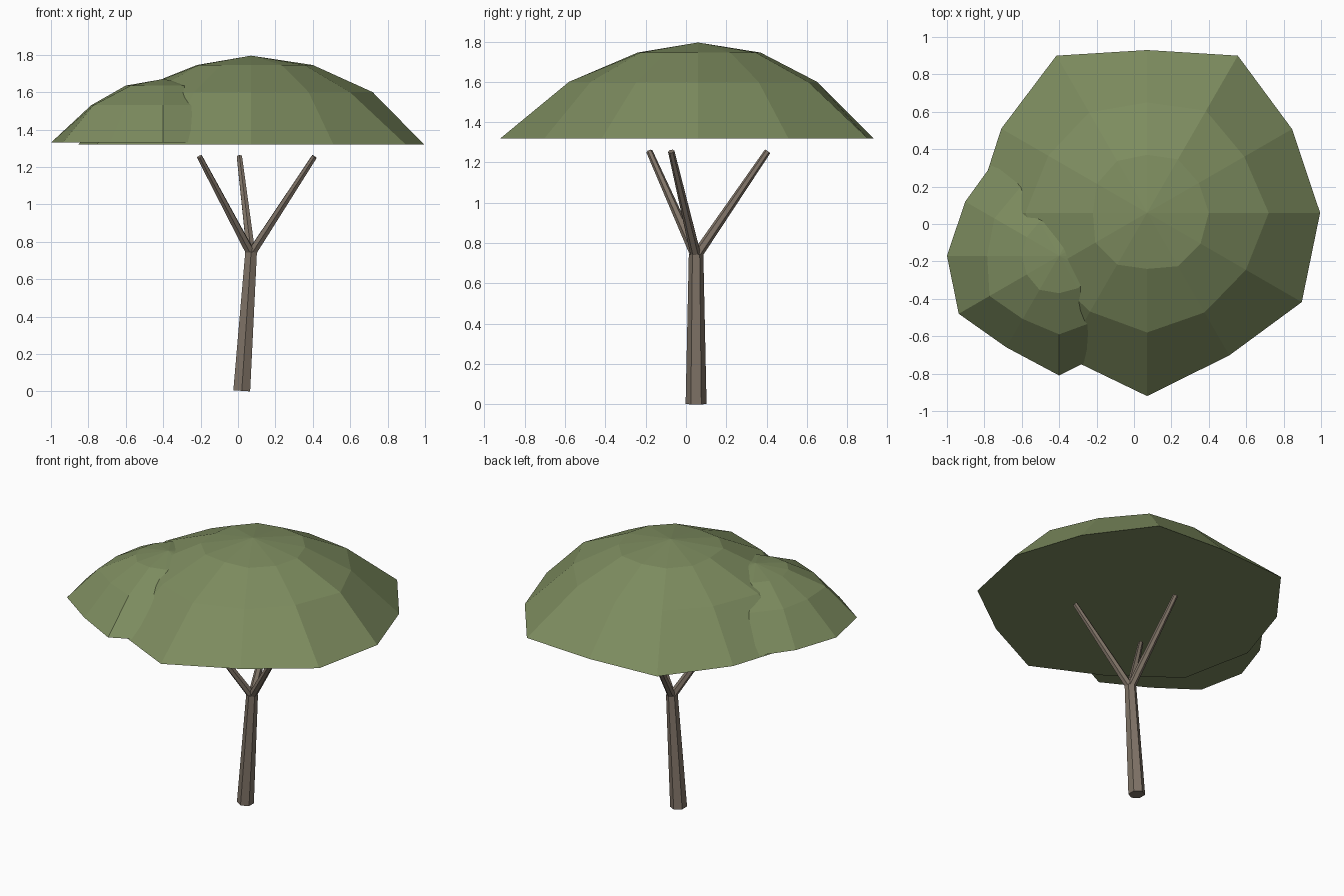
import bpy, bmesh, math
from mathutils import Vector

if "Cube" in bpy.data.objects:
    bpy.data.objects.remove(bpy.data.objects["Cube"])


def material(name, rgb):
    m = bpy.data.materials.new(name)
    m.diffuse_color = (*rgb, 1)
    m.use_nodes = True
    m.node_tree.nodes["Principled BSDF"].inputs["Base Color"].default_value = m.diffuse_color
    return m


GREEN = material("leaf green", (0.205, 0.262, 0.114))
BROWN = material("bark brown", (0.215, 0.173, 0.135))


def finish(bm, name, mat):
    bmesh.ops.recalc_face_normals(bm, faces=bm.faces)
    mesh = bpy.data.meshes.new(name)
    bm.to_mesh(mesh)
    bm.free()
    mesh.materials.append(mat)
    ob = bpy.data.objects.new(name, mesh)
    bpy.context.collection.objects.link(ob)
    return ob


def limb(name, start, end, r1, r2, sides=6):
    """Tapered straight limb between two points."""
    start, end = Vector(start), Vector(end)
    axis = end - start
    bm = bmesh.new()
    bmesh.ops.create_cone(bm, cap_ends=True, segments=sides,
                          radius1=r1, radius2=r2, depth=axis.length)
    ob = finish(bm, name, BROWN)
    ob.rotation_mode = 'QUATERNION'
    ob.rotation_quaternion = Vector((0, 0, 1)).rotation_difference(axis)
    ob.location = (start + end) / 2
    return ob


def dome(name, cx, cy, rings, apex):
    """Flat-bottomed 12-sided dome; each ring is (height, radius every 30 degrees)."""
    bm = bmesh.new()
    loops = []
    for z, radii in rings:
        loops.append([bm.verts.new((cx + r * math.cos(math.radians(30 * i)),
                                    cy + r * math.sin(math.radians(30 * i)), z))
                      for i, r in enumerate(radii)])
    top = bm.verts.new((cx, cy, apex))
    bm.faces.new(loops[0][::-1])
    for i in range(12):
        j = (i + 1) % 12
        for lo, hi in zip(loops, loops[1:]):
            bm.faces.new((lo[i], lo[j], hi[j], hi[i]))
        bm.faces.new((loops[-1][i], loops[-1][j], top))
    return finish(bm, name, GREEN)


# Trunk, leaning slightly
FORK = (0.07, 0.05, 0.745)
limb("trunk", (0.02, 0.05, 0.003), FORK, 0.052, 0.036)

# Three branches spread evenly around the fork
for n, deg in enumerate((-20, 100, 220)):
    a = math.radians(deg)
    limb(f"branch_{n + 1}", (FORK[0], FORK[1], 0.735),
         (FORK[0] + 0.36 * math.cos(a), FORK[1] + 0.36 * math.sin(a), 1.255),
         0.026, 0.016)

# Main canopy
dome("main_canopy", 0.07, 0.06, [
    (1.32, (.925, .895, .97, .87, .97, .90, .925, .955, .885, .98, .88, .955)),
    (1.60, (.65, .60, .63, .59, .62, .61, .65, .62, .61, .64, .615, .61)),
    (1.745, (.33, .32, .33, .31, .32, .31, .29, .32, .32, .30, .33, .33)),
], 1.795)

# Smaller side clump
dome("side_canopy", -0.40, -0.17, [
    (1.33, (.60, .58, .60, .58, .632, .58, .60, .62, .565, .64, .573, .60)),
    (1.53, (.40, .40, .41, .39, .42, .40, .385, .43, .39, .42, .40, .40)),
    (1.635, (.20, .20, .21, .20, .21, .20, .20, .20, .21, .20, .20, .20)),
], 1.67)
